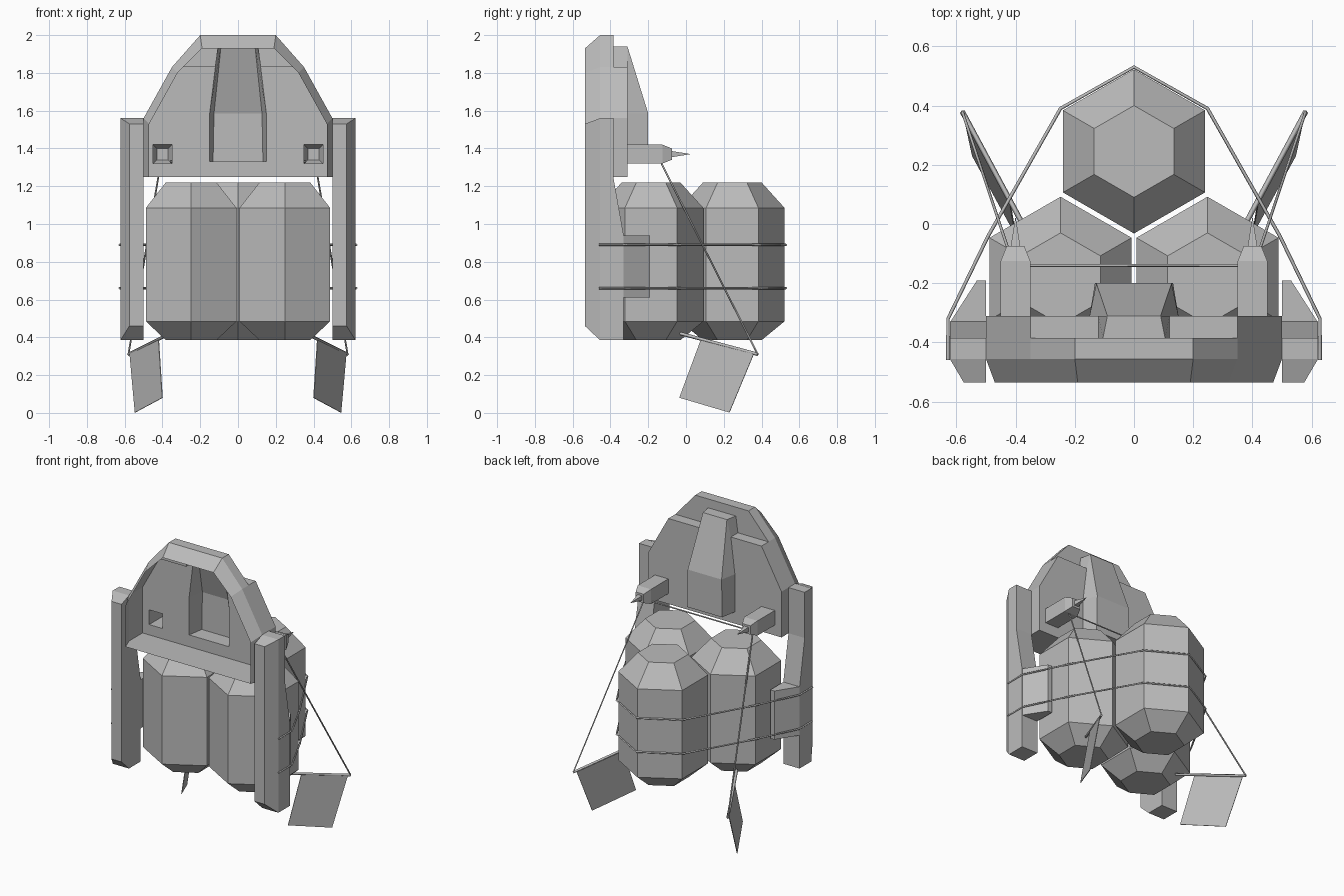
import bpy
import bmesh
from math import radians, cos, sin
from mathutils import Vector

default_cube = bpy.data.objects.get("Cube")
if default_cube:
    bpy.data.objects.remove(default_cube, do_unlink=True)

grey = bpy.data.materials.new("plain_grey")
grey.use_nodes = True
grey.diffuse_color = (0.5, 0.5, 0.5, 1)
grey.node_tree.nodes["Principled BSDF"].inputs["Base Color"].default_value = grey.diffuse_color


def link(name, data):
    obj = bpy.data.objects.new(name, data)
    bpy.context.collection.objects.link(obj)
    data.materials.append(grey)
    return obj


def mesh_part(name, faces, mirror=False):
    """Make an object from a list of faces, each a list of points."""
    bm = bmesh.new()
    for points in faces:
        bm.faces.new([bm.verts.new(p) for p in points])
    bmesh.ops.remove_doubles(bm, verts=bm.verts, dist=0.0005)
    bmesh.ops.recalc_face_normals(bm, faces=bm.faces)
    mesh = bpy.data.meshes.new(name)
    bm.to_mesh(mesh)
    bm.free()
    obj = link(name, mesh)
    if mirror:
        obj.modifiers.new("Mirror", 'MIRROR').use_axis[0] = True
    return obj


def strip(ring_a, ring_b, closed=False):
    """Quads between two rows of points."""
    count = len(ring_a)
    steps = range(count if closed else count - 1)
    return [[ring_a[i], ring_a[(i + 1) % count], ring_b[(i + 1) % count], ring_b[i]] for i in steps]


def loft(rings, cap_start=True, cap_end=True):
    faces = [rings[0]] if cap_start else []
    for a, b in zip(rings, rings[1:]):
        faces += strip(a, b, closed=True)
    return faces + ([rings[-1]] if cap_end else [])


def at_y(y, outline):
    return [(x, y, z) for x, z in outline]


def flip(points):
    return [(-x, y, z) for x, y, z in points]


def cord(name, points, radius):
    curve = bpy.data.curves.new(name, 'CURVE')
    curve.dimensions = '3D'
    curve.bevel_depth = radius
    curve.bevel_resolution = 0
    curve.use_fill_caps = True
    spline = curve.splines.new('POLY')
    spline.points.add(len(points) - 1)
    for slot, p in zip(spline.points, points):
        slot.co = (*p, 1)
    return link(name, curve)


# Three hexagonal tanks with tapered ends
def hexagon(cx, cy, z, radius):
    angles = [radians(30 + 60 * i) for i in range(6)]
    return [(cx + radius * cos(a), cy + radius * sin(a), z) for a in angles]


tank_profile = [(0.155, 0.385), (0.277, 0.485), (0.277, 1.085), (0.155, 1.22)]
for name, cx, cy in [("tank_right", -0.248, -0.185), ("tank_left", 0.248, -0.185), ("tank_rear", 0, 0.245)]:
    mesh_part(name, loft([hexagon(cx, cy, z, r) for r, z in tank_profile]))

# Side pillars with a chamfered outer front edge
FRONT, MID, REAR, WALL = -0.535, -0.455, -0.385, -0.31
pillar_side = [(FRONT, 0.46), (FRONT, 1.53), (MID, 1.56), (REAR, 1.56),
               (REAR, 1.25), (-0.33, 0.94), (-0.33, 0.385), (MID, 0.385)]
inner = [(0.5, y, z) for y, z in pillar_side]
outer = [(0.575 if y == FRONT else 0.622, y, z) for y, z in pillar_side]
mesh_part("pillars", strip(inner, outer, True) + [inner, outer[2:], outer[:3] + outer[-1:]], True)

# Wedge clips that guide the straps
clip = [(0.5, -0.33), (0.62, -0.33), (0.53, -0.19), (0.5, -0.19)]
mesh_part("strap_clips", loft([[(x, y, z) for x, y in clip] for z in (0.61, 0.94)]), True)

# Upper shell, open at the front, with a stepped back wall
BASE, STEP, TOP = 1.25, 1.83, 2.0
FIN_TOP, FIN_KINK, FIN_BASE = 1.94, 1.585, 1.33
outline = [(0, BASE), (0.5, BASE), (0.5, 1.56), (0.35, STEP), (0.2, TOP), (0, TOP)]
front_outline = [(0, BASE), (0.47, BASE), (0.47, 1.53), (0.32, 1.8), (0.19, 1.93), (0, 1.93)]
lower = outline[:4] + [(0.12, STEP)]
arm_x, arm_z, arm_half = 0.4, 1.37, 0.05
arm_low, arm_high = arm_z - arm_half, arm_z + arm_half

shell = strip(at_y(FRONT, front_outline), at_y(MID, outline))
shell += strip(at_y(MID, outline), at_y(REAR, outline))
shell += strip(at_y(REAR, lower), at_y(WALL, lower))
shell.append(at_y(REAR, [(0, FIN_TOP), (0, TOP), (0.2, TOP), (0.35, STEP), (0.12, STEP), (0.105, FIN_TOP)]))
# Back wall in two pieces around the hollow arm
shell.append(at_y(WALL, [
    (0, BASE), (arm_x, BASE), (arm_x, arm_low), (arm_x - arm_half, arm_low),
    (arm_x - arm_half, arm_high), (arm_x, arm_high), (arm_x, 1.74), (0.35, STEP),
    (0.12, STEP), (0.15, FIN_KINK), (0.15, FIN_BASE), (0, FIN_BASE)]))
shell.append(at_y(WALL, [
    (arm_x, BASE), (0.5, BASE), (0.5, 1.56), (arm_x, 1.74), (arm_x, arm_high),
    (arm_x + arm_half, arm_high), (arm_x + arm_half, arm_low), (arm_x, arm_low)]))
mesh_part("upper_shell", shell, True)

# Hollow central fin on the back wall
BACK = -0.2
ridge = [(0.105, REAR, FIN_TOP), (0.09, WALL, FIN_TOP), (0.127, BACK, FIN_KINK),
         (0.132, BACK, FIN_BASE), (0.15, WALL, FIN_BASE)]
centre = [(0, y, z) for x, y, z in ridge]
kink, step_back, step_front = (0.15, WALL, FIN_KINK), (0.12, WALL, STEP), (0.12, REAR, STEP)
fin = strip(ridge, centre)
fin += [[ridge[0], ridge[1], step_back, step_front], [ridge[1], ridge[2], kink, step_back],
        [ridge[2], ridge[3], ridge[4], kink]]
mesh_part("centre_fin", fin, True)


# Hollow arms with spikes
def square(y, half):
    corners = [(-half, -half), (half, -half), (half, half), (-half, half)]
    return [(arm_x + x, y, arm_z + z) for x, z in corners]


mesh_part("arms", loft([square(WALL, arm_half), square(-0.125, arm_half), square(-0.075, 0.03)], False), True)
mesh_part("arm_spikes", loft([square(-0.075, 0.016), square(0.02, 0.001)]), True)
cord("arm_cable", [(-0.36, -0.14, 1.33), (0.36, -0.14, 1.33)], 0.005)

# Straps around the tanks
half_strap = [(0.628, -0.46), (0.628, -0.32), (0.492, -0.04), (0.248, 0.39), (0, 0.53)]
for name, z in [("strap_lower", 0.66), ("strap_upper", 0.89)]:
    side = [(x, y, z) for x, y in half_strap]
    cord(name, side + flip(side[:-1])[::-1], 0.006)

# Steering flaps with rods and pull cords
rod = [(0.36, -0.03, 0.42), (0.58, 0.38, 0.31)]
pull = [(0.41, -0.13, 1.32), rod[1]]
flap = [(0.42, 0.08, 0.39), (0.573, 0.36, 0.315), (0.545, 0.23, 0.002), (0.4, -0.035, 0.08)]
for tag, place in [("left", list), ("right", flip)]:
    cord("flap_rod_" + tag, place(rod), 0.009)
    cord("pull_cord_" + tag, place(pull), 0.005)
panel = mesh_part("flaps", [flap], True)
thick = panel.modifiers.new("Thickness", 'SOLIDIFY')
thick.thickness = 0.004
thick.offset = 0
